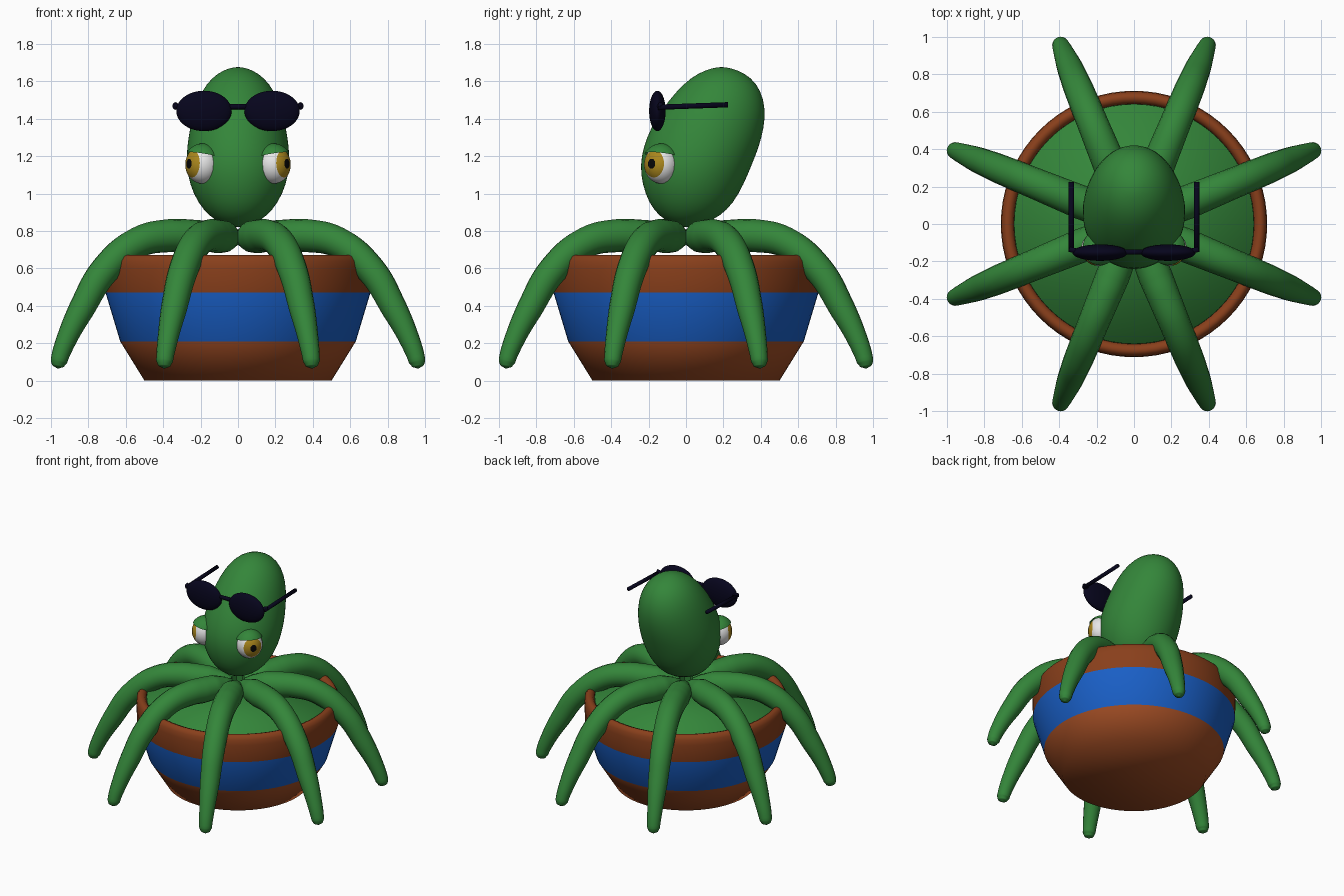
import bpy, bmesh, math
from mathutils import Vector, Matrix

cube = bpy.data.objects.get("Cube")
if cube:
    bpy.data.objects.remove(cube, do_unlink=True)


def material(name, rgb):
    m = bpy.data.materials.new(name)
    m.use_nodes = True
    m.diffuse_color = (*rgb, 1)
    bsdf = m.node_tree.nodes["Principled BSDF"]
    bsdf.inputs["Base Color"].default_value = (*rgb, 1)
    bsdf.inputs["Roughness"].default_value = 0.7
    return m


GREEN = material("leaf green", (0.034, 0.238, 0.042))
BROWN = material("terracotta", (0.25, 0.05, 0.011))
CLAY = material("light terracotta", (0.36, 0.075, 0.018))
BLUE = material("band blue", (0.01, 0.115, 0.57))
WHITE = material("eye white", (0.8, 0.8, 0.8))
GOLD = material("iris gold", (0.4, 0.24, 0.012))
BLACK = material("pupil black", (0.002, 0.002, 0.002))
NAVY = material("dark glasses", (0.002, 0.0015, 0.012))


def finish(name, bm, *mats):
    """Turn a bmesh into a smooth shaded object."""
    bmesh.ops.recalc_face_normals(bm, faces=bm.faces)
    for f in bm.faces:
        f.smooth = True
    mesh = bpy.data.meshes.new(name)
    bm.to_mesh(mesh)
    bm.free()
    for m in mats:
        mesh.materials.append(m)
    ob = bpy.data.objects.new(name, mesh)
    bpy.context.collection.objects.link(ob)
    return ob


def loft(bm, rings, sides=64):
    """Skin rings of (z, front y, back y, half width); caps both ends."""
    loops = []
    for z, front, back, half in rings:
        yc, ry = (front + back) / 2, (back - front) / 2
        loops.append([bm.verts.new((half * math.cos(a), yc + ry * math.sin(a), z))
                      for a in (2 * math.pi * i / sides for i in range(sides))])
    for lo, hi in zip(loops, loops[1:]):
        for i in range(sides):
            j = (i + 1) % sides
            bm.faces.new((lo[i], lo[j], hi[j], hi[i]))
    bm.faces.new(loops[0])
    bm.faces.new(loops[-1])


def ellipsoid(bm, center, radii, turn=Matrix()):
    place = Matrix.Translation(center) @ Matrix.Diagonal((*radii, 1)) @ turn
    bmesh.ops.create_uvsphere(bm, u_segments=40, v_segments=24, radius=1, matrix=place)


def rod(bm, a, b, radius):
    a, b = Vector(a), Vector(b)
    turn = (b - a).to_track_quat('Z', 'Y').to_matrix().to_4x4()
    bmesh.ops.create_cone(bm, cap_ends=True, segments=12, radius1=radius, radius2=radius,
                          depth=(b - a).length, matrix=Matrix.Translation((a + b) / 2) @ turn)


def round_rings(profile):
    return [(z, -r, r, r) for r, z in profile]


# Pot with a blue band and a rounded rim that turns inwards
bm = bmesh.new()
loft(bm, round_rings([(0.5, 0), (0.63, 0.21), (0.708, 0.47), (0.712, 0.6), (0.708, 0.64),
                      (0.695, 0.664), (0.677, 0.672), (0.656, 0.664), (0.643, 0.645),
                      (0.638, 0.6)]), 72)
for f in bm.faces:
    z = f.calc_center_median().z
    f.material_index = 0 if z < 0.21 else 1 if z < 0.47 else 2
finish("pot", bm, CLAY, BLUE, BROWN)

# Filling inside the rim
bm = bmesh.new()
loft(bm, round_rings([(0.645, 0.61), (0.64, 0.648)]), 64)
finish("pot_filling", bm, GREEN)

# Head, leaning back towards the top
bm = bmesh.new()
loft(bm, [(0.82, -0.02, 0.03, 0.02), (0.84, -0.08, 0.1, 0.09), (0.88, -0.145, 0.185, 0.155),
          (0.95, -0.2, 0.255, 0.215), (1.05, -0.235, 0.31, 0.26), (1.15, -0.247, 0.352, 0.278),
          (1.25, -0.23, 0.392, 0.274), (1.35, -0.19, 0.418, 0.258), (1.45, -0.13, 0.427, 0.235),
          (1.55, -0.05, 0.403, 0.195), (1.62, 0.025, 0.35, 0.14), (1.66, 0.1, 0.28, 0.08),
          (1.677, 0.17, 0.21, 0.02)], 32)
head = finish("head", bm, GREEN)
head.modifiers.new("smooth", 'SUBSURF').levels = 1
head.modifiers["smooth"].render_levels = 1

# Eight drooping tentacles: distance out, height, thickness
ARM = [(0.05, 0.76, 0.035), (0.11, 0.765, 0.06), (0.2, 0.77, 0.086), (0.3, 0.772, 0.091),
       (0.4, 0.775, 0.088), (0.58, 0.738, 0.083), (0.77, 0.59, 0.079), (0.9, 0.39, 0.07),
       (1.0, 0.2, 0.053), (1.035, 0.105, 0.045), (1.04, 0.078, 0.032), (1.042, 0.066, 0.006)]
for k in range(8):
    ang = math.radians(22.3 if k % 2 == 0 else -22.3) + math.radians(90) * (k // 2)
    curve = bpy.data.curves.new("tentacle", 'CURVE')
    curve.dimensions = '3D'
    curve.bevel_depth = 1
    curve.bevel_resolution = 6
    curve.resolution_u = 6
    curve.use_fill_caps = True
    spline = curve.splines.new('BEZIER')
    spline.bezier_points.add(len(ARM) - 1)
    for p, (r, z, thick) in zip(spline.bezier_points, ARM):
        p.co = (r * math.cos(ang), r * math.sin(ang), z)
        p.radius = thick
        p.handle_left_type = p.handle_right_type = 'AUTO'
    curve.materials.append(GREEN)
    arm = bpy.data.objects.new("tentacle_%d" % (k + 1), curve)
    bpy.context.collection.objects.link(arm)
    bpy.ops.object.select_all(action='DESELECT')
    arm.select_set(True)
    bpy.context.view_layer.objects.active = arm
    bpy.ops.object.convert(target='MESH')
    bpy.ops.object.shade_smooth()

# Eyes looking outwards, each with a lid that lifts above the iris
for side, s in (("left", 1), ("right", -1)):
    center = Vector((s * 0.19, -0.132, 1.155))
    gaze = Vector((s * 0.8, -0.58, 0.05)).normalized()
    bm = bmesh.new()
    ellipsoid(bm, (0, 0, 0), (1, 1, 1), gaze.to_track_quat('Z', 'Y').to_matrix().to_4x4())
    for f in bm.faces:
        off = math.degrees(f.calc_center_median().angle(gaze))
        f.material_index = 2 if off < 15 else 1 if off < 43 else 0
    bm.transform(Matrix.Translation(center) @ Matrix.Diagonal((0.092, 0.092, 0.102, 1)))
    finish(side + "_eye", bm, WHITE, GOLD, BLACK)

    bm = bmesh.new()
    ellipsoid(bm, center, (0.102, 0.105, 0.113))
    bmesh.ops.bisect_plane(bm, geom=bm.verts[:] + bm.edges[:] + bm.faces[:],
                           plane_co=center + Vector((0, 0, 0.05)),
                           plane_no=Vector((0, 0, 1)) - 0.2 * gaze, clear_inner=True)
    finish(side + "_eyelid", bm, GREEN)

# Sunglasses
for side, s in (("left", 1), ("right", -1)):
    bm = bmesh.new()
    ellipsoid(bm, (s * 0.182, -0.153, 1.442), (0.148, 0.044, 0.108))
    finish(side + "_lens", bm, NAVY)
    bm = bmesh.new()
    rod(bm, (s * 0.29, -0.15, 1.455), (s * 0.345, -0.135, 1.475), 0.014)
    rod(bm, (s * 0.335, -0.15, 1.462), (s * 0.335, 0.225, 1.475), 0.014)
    finish(side + "_temple", bm, NAVY)
bm = bmesh.new()
rod(bm, (-0.07, -0.15, 1.465), (0.07, -0.15, 1.465), 0.014)
finish("glasses_bridge", bm, NAVY)
